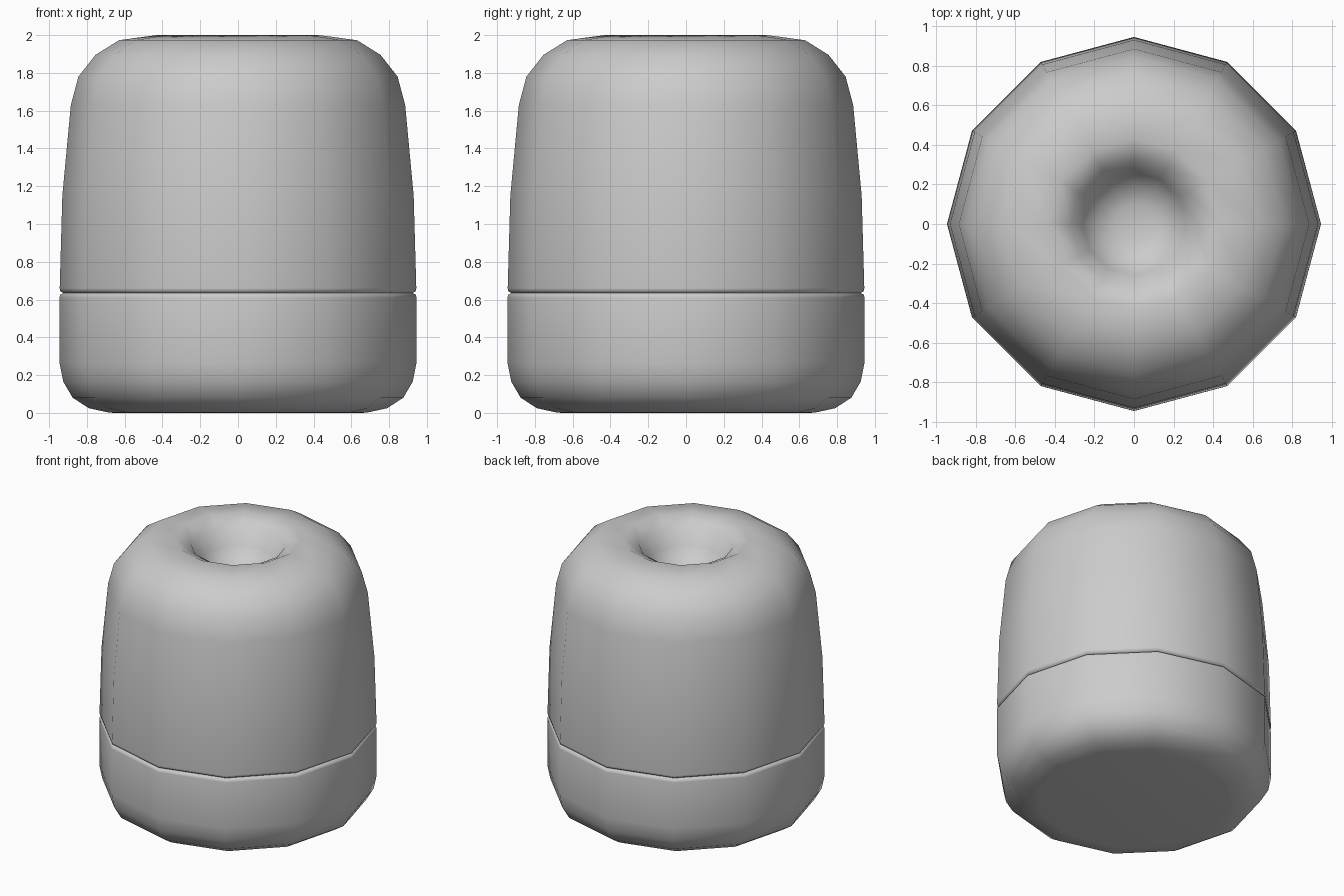
import bpy, bmesh, math

if "Cube" in bpy.data.objects:
    bpy.data.objects.remove(bpy.data.objects["Cube"])

SIDES = 12


def lathe(name, profile):
    """Revolve (radius, height) points into a smooth twelve-sided shell."""
    bm = bmesh.new()
    rings = []
    for r, z in profile:
        if r == 0:
            rings.append([bm.verts.new((0, 0, z))] * SIDES)
        else:
            rings.append([bm.verts.new((r * math.cos(math.tau * i / SIDES),
                                        r * math.sin(math.tau * i / SIDES), z))
                          for i in range(SIDES)])
    for low, high in zip(rings, rings[1:]):
        for i in range(SIDES):
            j = (i + 1) % SIDES
            corners = list(dict.fromkeys((low[i], low[j], high[j], high[i])))
            bm.faces.new(corners).smooth = True
    mesh = bpy.data.meshes.new(name)
    bm.to_mesh(mesh)
    bm.free()
    obj = bpy.data.objects.new(name, mesh)
    bpy.context.collection.objects.link(obj)
    return obj


# Rounded lower section, ending inside the seam groove
lathe("base", [(0, 0), (0.66, 0), (0.69, 0.003), (0.79, 0.025), (0.875, 0.08),
               (0.925, 0.165), (0.945, 0.265), (0.945, 0.61),
               (0.942, 0.625), (0.925, 0.635)])

# Tapered upper section with rounded shoulder and dished top
lathe("body", [(0.925, 0.635), (0.942, 0.645), (0.944, 0.66), (0.93, 1.15),
               (0.885, 1.63), (0.845, 1.78), (0.755, 1.895), (0.63, 1.973),
               (0.43, 2.0), (0.32, 1.945), (0.26, 1.83), (0.19, 1.75),
               (0.1, 1.72), (0, 1.715)])
